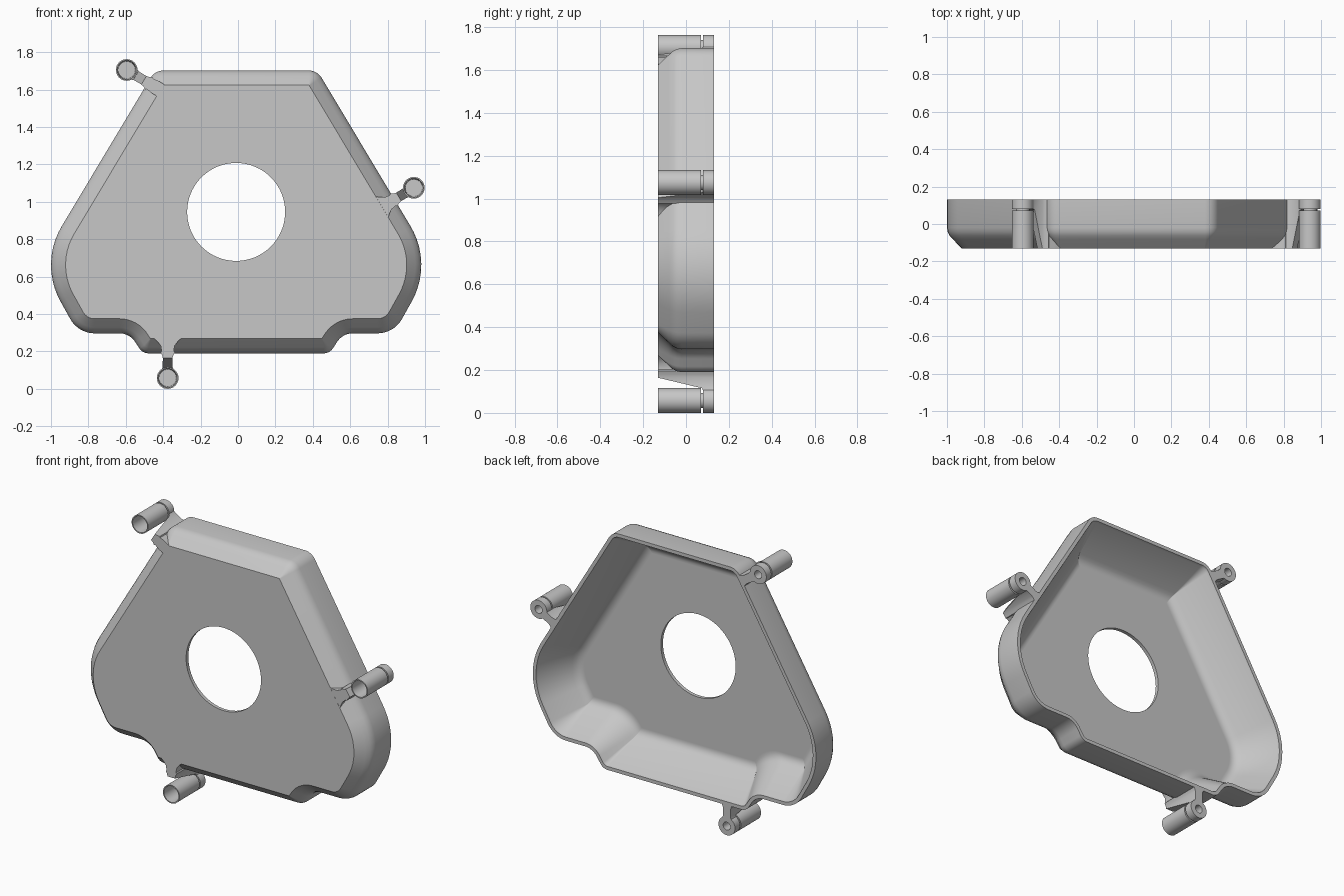
import bpy, bmesh, math
from mathutils import Vector

if "Cube" in bpy.data.objects:
    bpy.data.objects.remove(bpy.data.objects["Cube"])

grey = bpy.data.materials.new("light grey plastic")
grey.use_nodes = True
grey.diffuse_color = (0.57, 0.57, 0.57, 1)
grey.node_tree.nodes["Principled BSDF"].inputs["Base Color"].default_value = (0.57, 0.57, 0.57, 1)

CX = -0.01          # centre line of the housing
FRONT, BACK = -0.13, 0.13


def finish(bm, name):
    bmesh.ops.recalc_face_normals(bm, faces=bm.faces)
    mesh = bpy.data.meshes.new(name)
    bm.to_mesh(mesh)
    bm.free()
    mesh.materials.append(grey)
    mesh.shade_smooth()
    mesh.set_sharp_from_angle(angle=math.radians(32))
    obj = bpy.data.objects.new(name, mesh)
    bpy.context.collection.objects.link(obj)
    return obj


def bridge(bm, a, b):
    n = len(a)
    for i in range(n):
        j = (i + 1) % n
        bm.faces.new((a[i], a[j], b[j], b[i]))


# Housing outline: sharp corners (x, z, fillet radius), one half then mirrored
half = [(0.434, 1.702, 0.08), (1.052, 0.67, 0.40), (0.844, 0.297, 0.15),
        (0.57, 0.297, 0.10), (0.50, 0.19, 0.06)]
corners = half + [(-x, z, r) for x, z, r in reversed(half)]


def outline(inset, steps=10):
    """Rounded outline, moved inwards by inset."""
    pts = []
    n = len(corners)
    for i, (x, z, r) in enumerate(corners):
        p = Vector((x, z))
        d1 = (p - Vector(corners[i - 1][:2])).normalized()
        d2 = (Vector(corners[(i + 1) % n][:2]) - p).normalized()
        n1, n2 = Vector((d1.y, -d1.x)), Vector((d2.y, -d2.x))
        miter = (n1 + n2) / (1 + n1.dot(n2))
        convex = d1.x * d2.y - d1.y * d2.x < 0
        s = 1 if convex else -1
        rad = max(r - inset, 0.003) if convex else min(r + inset, 0.2)
        centre = p + miter * (inset + s * rad)
        for k in range(steps + 1):
            pts.append(centre - s * rad * n1.lerp(n2, k / steps).normalized())
    return pts


# Housing shell: (inset, y) from front face edge, round the rim, down the
# sloping inner wall to the floor
profile = [(0.078, FRONT), (0.032, -0.082), (0.014, -0.062), (0.004, -0.042),
           (0, -0.02), (0, BACK), (0.022, BACK), (0.026, 0.115), (0.134, -0.07),
           (0.147, -0.088), (0.162, -0.101), (0.182, -0.108), (0.195, -0.108)]
bm = bmesh.new()
loops = [[bm.verts.new((CX + p.x, y, p.y)) for p in outline(inset)]
         for inset, y in profile]
for a, b in zip(loops, loops[1:]):
    bridge(bm, a, b)

# Front panel and floor, each with the round opening
rings = []
for loop, y in ((loops[0], FRONT), (loops[-1], profile[-1][1])):
    ring = [bm.verts.new((CX + 0.262 * math.cos(t), y, 0.946 + 0.262 * math.sin(t)))
            for t in (math.tau * k / 64 for k in range(64))]
    edges = []
    for closed in (loop, ring):
        for i, v in enumerate(closed):
            pair = (closed[i - 1], v)
            edges.append(bm.edges.get(pair) or bm.edges.new(pair))
    bmesh.ops.triangle_fill(bm, edges=edges, use_beauty=True, normal=(0, -1, 0))
    rings.append(ring)
bridge(bm, *rings)
finish(bm, "housing_shell")


# Screw boss: hollow front cup, thin groove, rear ear with a blind hole
def boss(name, cx, cz, segs=32):
    lathe = [(0.046, 0.02), (0.051, FRONT), (0.058, FRONT), (0.058, 0.071),
             (0.035, 0.071), (0.035, 0.08), (0.058, 0.08), (0.058, BACK),
             (0.025, BACK), (0.025, 0.05)]
    bm = bmesh.new()
    rows = [[bm.verts.new((cx + r * math.cos(t), y, cz + r * math.sin(t)))
             for t in (math.tau * k / segs for k in range(segs))] for r, y in lathe]
    for a, b in zip(rows, rows[1:]):
        bridge(bm, a, b)
    bm.faces.new(rows[0])
    bm.faces.new(rows[-1])
    finish(bm, name)


# Web from boss to housing: (distance, half width, front y, back y);
# flare is the half width where it meets the front face
def web(name, cx, cz, direction, wall, flare):
    sections = [(-0.09, 0.034, 0.081, BACK), (-0.075, 0.027, 0.075, BACK),
                (-0.026, 0.026, FRONT, BACK), (-0.012, 0.029, FRONT, BACK),
                (0.006, 0.038, FRONT, BACK), (0.012, 0.033, FRONT, BACK),
                (0.014, 0.033, FRONT, -0.05), (0.04, 0.037, FRONT, -0.08),
                (0.062, (0.037 + flare) / 2, FRONT, -0.103), (0.078, flare, FRONT, -0.118)]
    d = Vector((direction[0], 0, direction[1])).normalized()
    side = Vector((-d.z, 0, d.x))
    base = Vector((cx, 0, cz))
    bm = bmesh.new()
    rows = []
    for t, w, y0, y1 in sections:
        mid = base + d * (wall + t)
        rows.append([bm.verts.new(mid + side * s * w + Vector((0, y, 0)))
                     for s, y in ((-1, y0), (1, y0), (1, y1), (-1, y1))])
    for a, b in zip(rows, rows[1:]):
        bridge(bm, a, b)
    bm.faces.new(rows[0])
    bm.faces.new(rows[-1])
    finish(bm, name)


mounts = [("upper_right", -0.595, 1.705, (0.857, -0.514), 0.133, 0.037),
          ("left_side", 0.94, 1.075, (-0.857, -0.514), 0.12, 0.065),
          ("bottom", -0.376, 0.058, (0, 1), 0.132, 0.07)]
for label, x, z, direction, wall, flare in mounts:
    boss(label + "_screw_boss", x, z)
    web(label + "_mount_web", x, z, direction, wall, flare)
